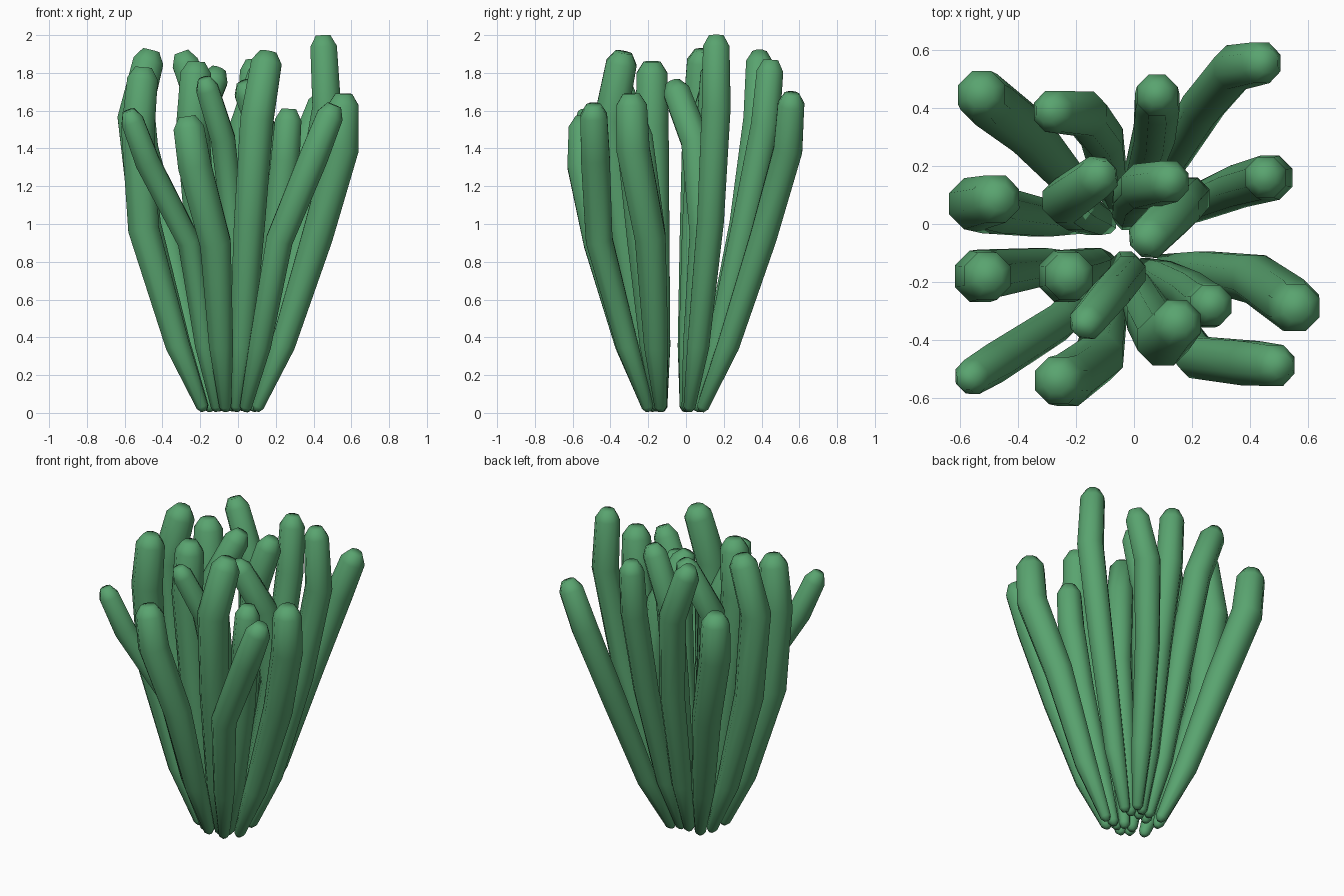
import bpy, bmesh, math
from mathutils import Vector

if "Cube" in bpy.data.objects:
    bpy.data.objects.remove(bpy.data.objects["Cube"])

green = bpy.data.materials.new("green")
green.diffuse_color = (0.1, 0.37, 0.16, 1)
green.use_nodes = True
green.node_tree.nodes["Principled BSDF"].inputs["Base Color"].default_value = green.diffuse_color

SIDES = 8


def ring(bm, centre, tangent, radius):
    """Octagonal ring across the path, flats facing the axes."""
    turn = Vector((0, 0, 1)).rotation_difference(tangent.normalized())
    verts = []
    for i in range(SIDES):
        a = math.tau * (i + 0.5) / SIDES
        p = Vector((math.cos(a), math.sin(a), 0)) * radius * 1.06
        verts.append(bm.verts.new(centre + turn @ p))
    return verts


def stalk(name, knee, bend, tip, r):
    # path: base, lower, knee, bend, shoulder, tip
    gap = -0.09 if knee[1] < 0 else -0.015
    base = Vector((-0.03 + 0.3 * knee[0], gap + 0.23 * knee[1], 0.01))
    k = Vector((*knee, 0.46 + 0.28 * tip[2]))
    b = Vector((*bend, k.z + (tip[2] - k.z) * 0.61))
    t = Vector(tip)
    low = base.lerp(k, 0.44)
    low.z = 0.36
    end = (t - b).normalized()
    start = (low - base).normalized()
    path = [(base, start, 0.016), (base + start * 0.025, start, 0.032),
            (low, k - base, 0.48 * r + 0.022),
            (k, (k - base).normalized() + (b - k).normalized(), 0.93 * r),
            (b, (b - k).normalized() + end, r),
            (t - end * 0.06, end, 0.92 * r), (t, end, 0.5 * r)]
    bm = bmesh.new()
    rings = [ring(bm, *p) for p in path]
    for a, c in zip(rings, rings[1:]):
        for i in range(SIDES):
            j = (i + 1) % SIDES
            bm.faces.new((a[i], a[j], c[j], c[i]))
    bm.faces.new(rings[0][::-1])
    bm.faces.new(rings[-1])
    for f in bm.faces:
        f.smooth = True
    me = bpy.data.meshes.new(name)
    bm.to_mesh(me)
    bm.free()
    me.materials.append(green)
    bpy.context.collection.objects.link(bpy.data.objects.new(name, me))


# stalks as (knee xy, bend xy, tip xyz), grouped by thickness
thick = [
    ((-0.49, 0.05), (-0.55, 0.07), (-0.46, 0.09, 1.92)),
    ((-0.38, 0.33), (-0.51, 0.43), (-0.53, 0.45, 1.69)),
    ((-0.50, -0.17), (-0.53, -0.18), (-0.50, -0.18, 1.83)),
    ((-0.20, -0.17), (-0.24, -0.18), (-0.22, -0.18, 1.86)),
    ((0.42, -0.19), (0.55, -0.28), (0.56, -0.29, 1.69)),
    ((0.06, -0.33), (0.10, -0.40), (0.16, -0.33, 1.91)),
    ((-0.12, -0.46), (-0.23, -0.54), (-0.27, -0.54, 1.57)),
]
medium = [
    ((-0.11, 0.30), (-0.17, 0.38), (-0.30, 0.39, 1.91)),
    ((0.07, 0.31), (0.08, 0.42), (0.08, 0.45, 1.87)),
    ((0.24, 0.41), (0.35, 0.54), (0.46, 0.56, 1.69)),
    ((-0.20, 0.05), (-0.24, 0.08), (-0.10, 0.18, 1.82)),
    ((0.00, 0.10), (0.03, 0.13), (0.14, 0.15, 1.85)),
    ((0.20, -0.24), (0.25, -0.28), (0.27, -0.28, 1.61)),
    ((0.36, 0.13), (0.47, 0.16), (0.45, 0.16, 2.00)),
    ((0.19, 0.09), (0.15, 0.05), (0.03, -0.07, 1.75)),
    ((0.22, -0.46), (0.40, -0.48), (0.51, -0.49, 1.63)),
]
slim = [
    ((-0.26, -0.34), (-0.48, -0.48), (-0.58, -0.54, 1.60)),
    ((-0.02, -0.17), (-0.08, -0.24), (-0.18, -0.36, 1.77)),
]
for label, group, r in (("thick", thick, 0.09), ("medium", medium, 0.078), ("slim", slim, 0.066)):
    for n, (knee, bend, tip) in enumerate(group, 1):
        stalk(f"{label}_stalk_{n}", knee, bend, tip, r)
